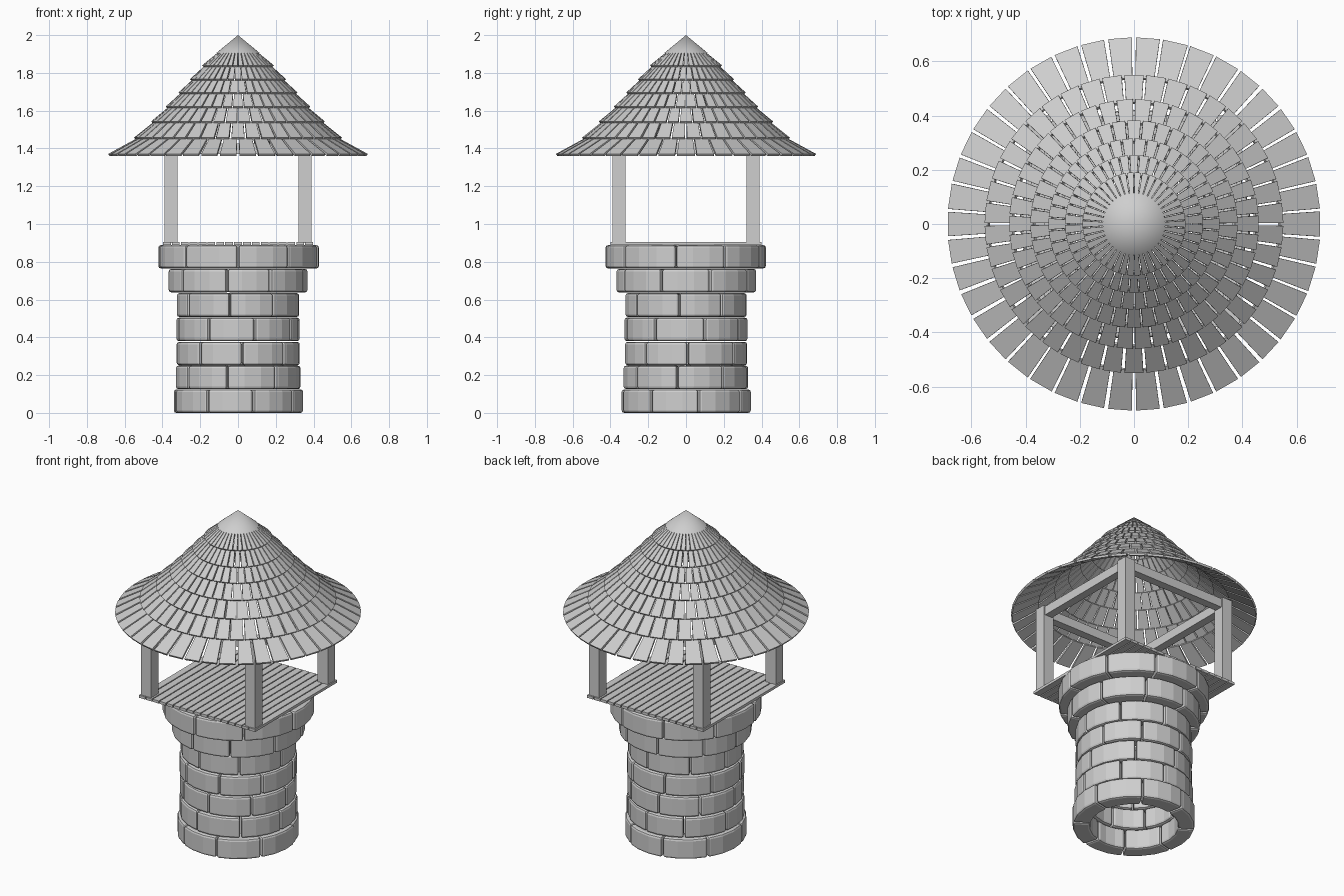
import bpy, bmesh, math, random
from mathutils import Vector

if "Cube" in bpy.data.objects:
    bpy.data.objects.remove(bpy.data.objects["Cube"])

random.seed(4)
grey = bpy.data.materials.new("plain grey")
grey.diffuse_color = (0.62, 0.62, 0.62, 1)
grey.use_nodes = True
grey.node_tree.nodes["Principled BSDF"].inputs["Base Color"].default_value = grey.diffuse_color


def finish(name, bm):
    bmesh.ops.recalc_face_normals(bm, faces=bm.faces[:])
    me = bpy.data.meshes.new(name)
    bm.to_mesh(me)
    bm.free()
    me.materials.append(grey)
    ob = bpy.data.objects.new(name, me)
    bpy.context.collection.objects.link(ob)
    return ob


def add_box(bm, x0, x1, y0, y1, z0, z1):
    v = bmesh.ops.create_cube(bm, size=1)["verts"]
    for p in v:
        p.co = Vector((x1 if p.co.x > 0 else x0,
                       y1 if p.co.y > 0 else y0,
                       z1 if p.co.z > 0 else z0))


def sweep(bm, section_at, steps):
    # join closed cross-sections into a capped solid
    rings = [[bm.verts.new(p) for p in section_at(i)] for i in range(steps + 1)]
    n = len(rings[0])
    for a, b in zip(rings, rings[1:]):
        for k in range(n):
            bm.faces.new((a[k], a[(k + 1) % n], b[(k + 1) % n], b[k]))
    bm.faces.new(rings[0][::-1])
    bm.faces.new(rings[-1])


# stone wall courses: bottom, top, outer radius, inner radius, bricks, joint angle
courses = [(0.0, 0.124, 0.345, 0.245, 8, 14), (0.126, 0.25, 0.332, 0.235, 8, -10),
           (0.252, 0.376, 0.327, 0.23, 8, 4), (0.380, 0.504, 0.33, 0.235, 8, 16),
           (0.508, 0.634, 0.327, 0.235, 8, -8), (0.638, 0.762, 0.373, 0.265, 9, 28),
           (0.765, 0.888, 0.428, 0.31, 9, 0)]
for c, (z0, z1, ro, ri, count, joint) in enumerate(courses):
    bm = bmesh.new()
    cuts = [math.radians(joint - 90 + 360 * k / count + (random.uniform(-3, 3) if k else 0))
            for k in range(count)]
    cuts.append(cuts[0] + math.tau)
    for a0, a1 in zip(cuts, cuts[1:]):
        gap = 0.003 / ro
        out = ro + random.uniform(-0.006, 0.002)

        def brick(i):
            a = a0 + gap + (a1 - a0 - 2 * gap) * i / 3
            return [(r * math.cos(a), r * math.sin(a), z)
                    for r, z in ((ri, z0), (out, z0), (out, z1), (ri, z1))]
        sweep(bm, brick, 3)
    ob = finish("stone_course_%d" % (c + 1), bm)
    bev = ob.modifiers.new("worn edges", "BEVEL")
    bev.width = 0.013
    bev.segments = 2
    bev.limit_method = "ANGLE"
    bev.angle_limit = math.radians(40)

# plank deck
bm = bmesh.new()
planks, half = 17, 0.4
w = 2 * half / planks
for k in range(planks):
    x = -half + k * w
    add_box(bm, x + 0.003, x + w - 0.003, -half, half, 0.888, 0.904)
finish("deck_planks", bm)

# corner posts
bm = bmesh.new()
for sx in (-1, 1):
    for sy in (-1, 1):
        xs, ys = sorted((sx * 0.32, sx * 0.39)), sorted((sy * 0.32, sy * 0.39))
        add_box(bm, *xs, *ys, 0.9, 1.43)
finish("posts", bm)

# square frame on the posts
bm = bmesh.new()
for s in (-1, 1):
    lo, hi = sorted((s * 0.33, s * 0.38))
    add_box(bm, -0.32, 0.32, lo, hi, 1.37, 1.425)
    add_box(bm, lo, hi, -0.32, 0.32, 1.37, 1.425)
finish("roof_beams", bm)

# shingle tiers: eave radius and height
tiers = [(0.687, 1.36), (0.55, 1.447), (0.46, 1.533), (0.382, 1.612),
         (0.315, 1.687), (0.254, 1.757), (0.19, 1.83), (0.115, 1.905)]
count = 42
for t in range(len(tiers) - 1):
    (r0, z0), (r1, z1) = tiers[t], tiers[t + 1]
    r1 -= 0.018
    slope = Vector((r1 - r0, 0, z1 - z0)).normalized()
    normal = Vector((slope.z, 0, -slope.x)) * 0.013
    bm = bmesh.new()
    for k in range(count):
        a = math.radians(90) + math.tau * (k + 0.5 + 0.5 * (t % 2)) / count
        radial = Vector((math.cos(a), math.sin(a), 0))
        side = Vector((-math.sin(a), math.cos(a), 0))
        fill = random.uniform(0.84, 0.92)

        def shingle(i):
            r, z = ((r0 - normal.x, z0), (r1, z1 - 0.006))[i]
            h = math.pi * r / count * fill
            return [radial * (r + dr) + side * s * h + Vector((0, 0, z + dz))
                    for s, dr, dz in ((-1, 0, 0), (1, 0, 0),
                                      (1, normal.x, normal.z), (-1, normal.x, normal.z))]
        sweep(bm, shingle, 1)
    finish("shingle_tier_%d" % (t + 1), bm)

# conical cap
bm = bmesh.new()
bmesh.ops.create_cone(bm, cap_ends=True, segments=32, radius1=0.115, radius2=0, depth=0.095)
bmesh.ops.translate(bm, verts=bm.verts[:], vec=(0, 0, 1.9525))
cap = finish("roof_cap", bm)
bpy.context.view_layer.objects.active = cap
cap.select_set(True)
bpy.ops.object.shade_smooth_by_angle(angle=math.radians(30))
